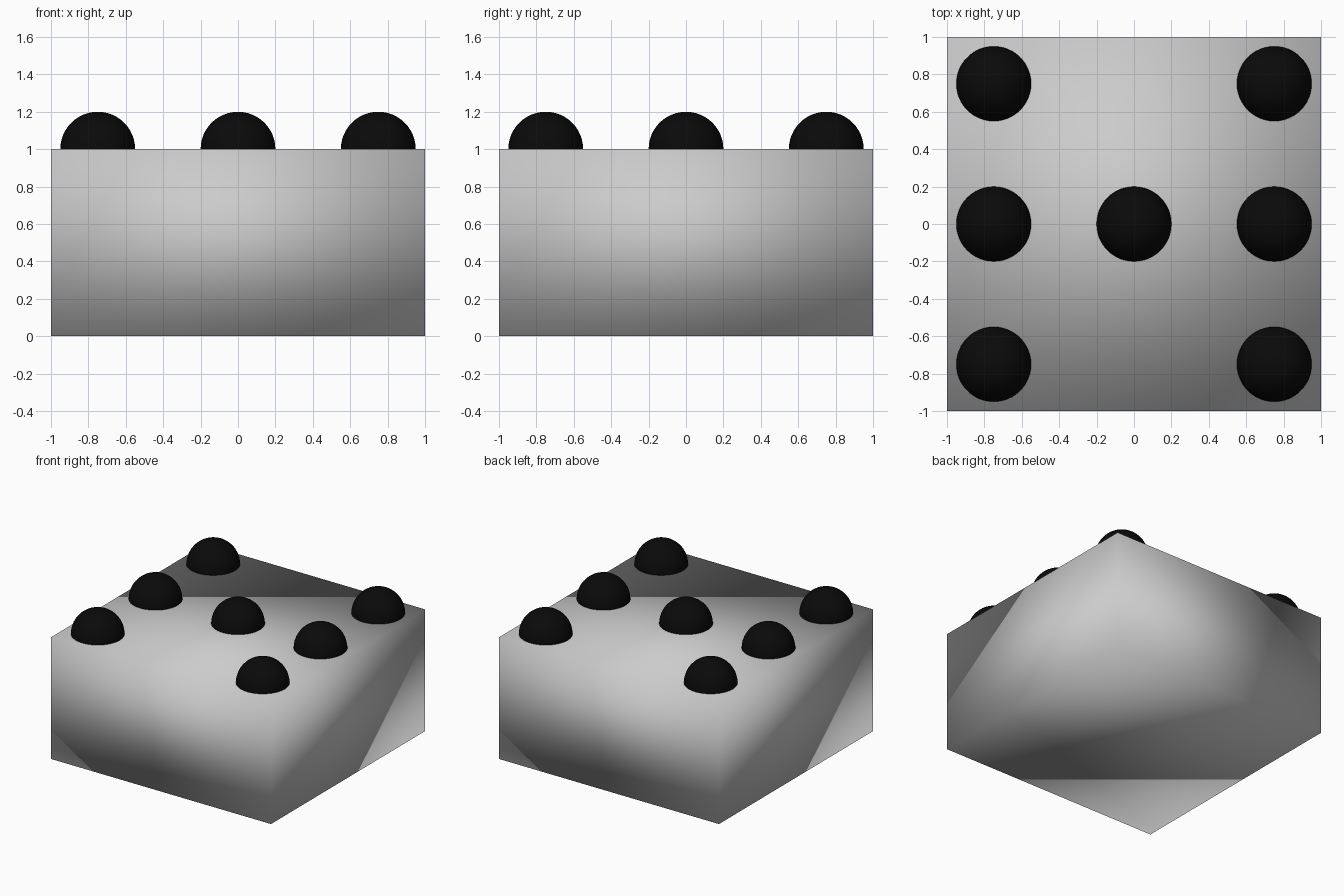
import bpy

if "Cube" in bpy.data.objects:
    bpy.data.objects.remove(bpy.data.objects["Cube"])

# Black material for the dots
black = bpy.data.materials.new("black")
black.diffuse_color = (0.003, 0.003, 0.003, 1)
black.use_nodes = True
black.node_tree.nodes["Principled BSDF"].inputs["Base Color"].default_value = black.diffuse_color

# Block: half-height box with soft shading
bpy.ops.mesh.primitive_cube_add(size=2, location=(0, 0, 0.5))
block = bpy.context.object
block.name = "block"
block.scale = (1, 1, 0.5)
bpy.ops.object.transform_apply(location=False, rotation=False, scale=True)
bpy.ops.object.shade_smooth()


def add_dot(name, x, y):
    """Ball sunk to its middle in the top face."""
    bpy.ops.mesh.primitive_uv_sphere_add(segments=48, ring_count=24, radius=0.2, location=(x, y, 1))
    dot = bpy.context.object
    dot.name = name
    dot.data.materials.append(black)
    bpy.ops.object.shade_smooth()


# Two columns of three dots, plus the middle one
for side, x in (("left", -0.75), ("right", 0.75)):
    for row, y in (("front", -0.75), ("middle", 0), ("back", 0.75)):
        add_dot(f"{side}_{row}_dot", x, y)
add_dot("centre_dot", 0, 0)
